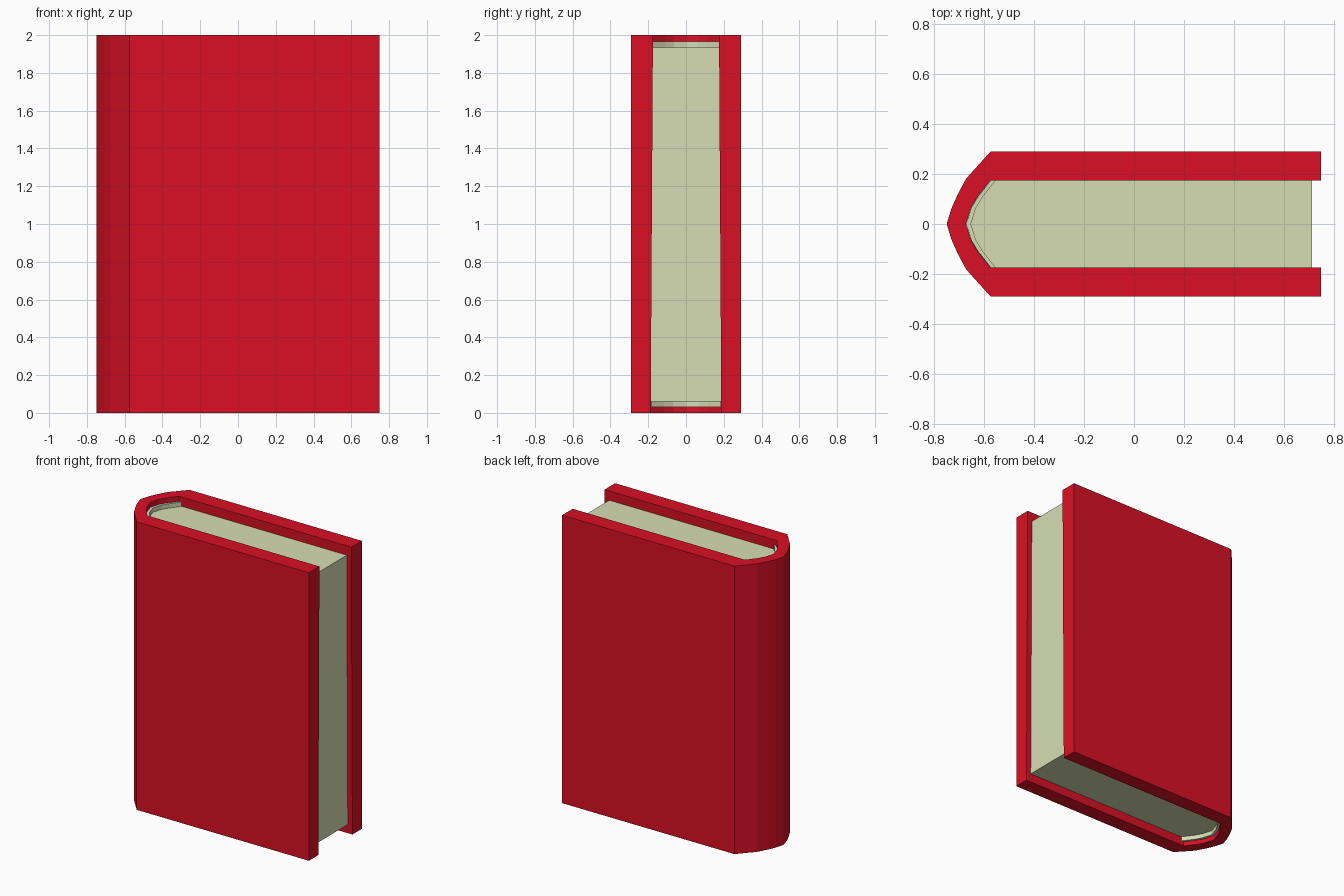
import bpy, bmesh

if "Cube" in bpy.data.objects:
    bpy.data.objects.remove(bpy.data.objects["Cube"])


def material(name, rgb):
    m = bpy.data.materials.new(name)
    m.diffuse_color = (*rgb, 1)
    m.use_nodes = True
    m.node_tree.nodes["Principled BSDF"].inputs["Base Color"].default_value = m.diffuse_color
    return m


red = material("red cover", (0.70, 0.005, 0.018))
cream = material("cream paper", (0.67, 0.73, 0.46))


def mirrored(half):
    """Complete a +y half profile (ending on y = 0) with its -y copy."""
    return half + [(x, -y) for x, y in reversed(half[:-1])]


def loft(name, bottom, top, z0, z1, mat):
    """Flat-capped solid between two matching outlines."""
    bm = bmesh.new()
    a = [bm.verts.new((x, y, z0)) for x, y in bottom]
    b = [bm.verts.new((x, y, z1)) for x, y in top]
    n = len(a)
    for i in range(n):
        j = (i + 1) % n
        bm.faces.new((a[i], a[j], b[j], b[i]))
    bm.faces.new(a[::-1])
    bm.faces.new(b)
    bmesh.ops.recalc_face_normals(bm, faces=bm.faces)
    me = bpy.data.meshes.new(name)
    bm.to_mesh(me)
    bm.free()
    me.materials.append(mat)
    ob = bpy.data.objects.new(name, me)
    bpy.context.collection.objects.link(ob)
    return ob


def inner(y, inset=0.0, end=0.748):
    """Inside line of the cover, with board inner faces at +-y."""
    return mirrored([(end, y), (-0.575 + inset, y), (-0.625 + inset, y * 0.63),
                     (-0.653 + inset, y * 0.37), (-0.673 + inset, 0)])


# Cover: two boards joined by a faceted round spine, slightly wider inside at the foot
outer = mirrored([(0.748, 0.29), (-0.575, 0.29), (-0.672, 0.182),
                  (-0.708, 0.115), (-0.732, 0.06), (-0.75, 0)])
loft("cover", outer + inner(0.187)[::-1], outer + inner(0.175)[::-1], 0, 2, red)

# Page block: fore edge split along the middle
loft("page_block", inner(0.188, 0.018, 0.713) + [(0.713, 0)],
     inner(0.176, 0.018, 0.713) + [(0.713, 0)], 0.06, 1.935, cream)

# Backing strip: thin curved lining inside the spine, a little taller than the pages
strip = []
for y in (0.185, 0.174):
    strip.append(inner(y, 0.001)[1:-1] + inner(y, 0.02)[1:-1][::-1])
loft("spine_lining", strip[0], strip[1], 0.03, 1.965, cream)
